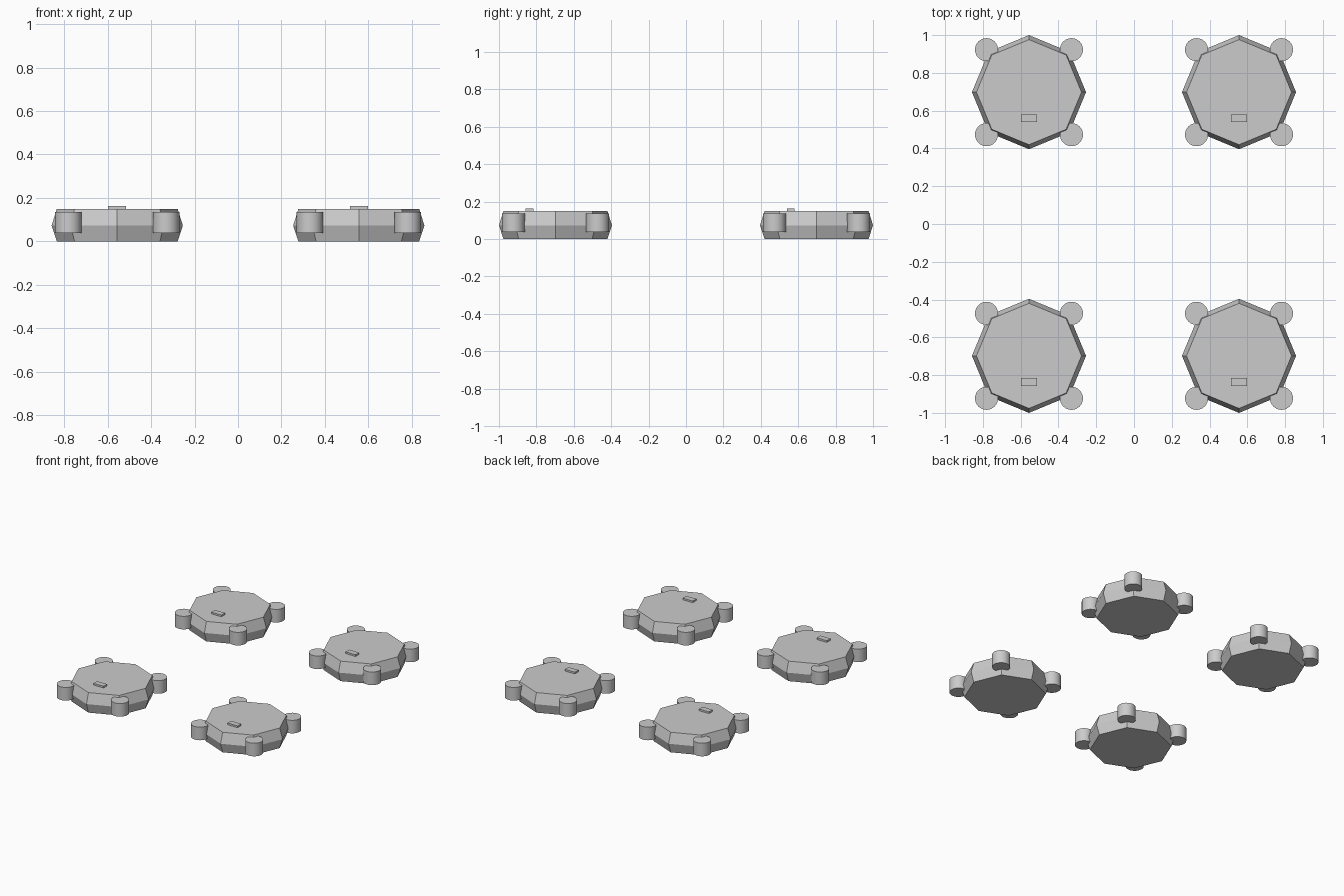
import bpy, bmesh, math
from mathutils import Matrix

if "Cube" in bpy.data.objects:
    bpy.data.objects.remove(bpy.data.objects["Cube"])

grey = bpy.data.materials.new("plain grey")
grey.diffuse_color = (0.6, 0.6, 0.6, 1)
grey.use_nodes = True
grey.node_tree.nodes["Principled BSDF"].inputs["Base Color"].default_value = grey.diffuse_color

R_MID, R_END = 0.302, 0.278   # platform waist and end radii
HEIGHT, MID = 0.15, 0.073


def finish(bm, name, loc):
    bmesh.ops.recalc_face_normals(bm, faces=bm.faces)
    me = bpy.data.meshes.new(name)
    bm.to_mesh(me)
    bm.free()
    me.materials.append(grey)
    ob = bpy.data.objects.new(name, me)
    ob.location = loc
    bpy.context.collection.objects.link(ob)
    return ob


def platform(name, loc):
    # octagonal slab, widest at half height
    bm = bmesh.new()
    rings = []
    for r, z in ((R_END, 0), (R_MID, MID), (R_END, HEIGHT)):
        rings.append([bm.verts.new((r * math.cos(i * math.pi / 4),
                                    r * math.sin(i * math.pi / 4), z)) for i in range(8)])
    for a, b in zip(rings, rings[1:]):
        for i in range(8):
            j = (i + 1) % 8
            bm.faces.new((a[i], a[j], b[j], b[i]))
    bm.faces.new(rings[0][::-1])
    bm.faces.new(rings[2])
    finish(bm, name, loc)


def post(name, loc):
    # round corner post
    bm = bmesh.new()
    bmesh.ops.create_cone(bm, cap_ends=True, segments=32,
                          radius1=0.061, radius2=0.061, depth=0.098)
    for f in bm.faces:
        f.smooth = len(f.verts) == 4
    for e in bm.edges:
        e.smooth = all(len(f.verts) == 4 for f in e.link_faces)
    finish(bm, name, loc)


def plate(name, loc):
    # small raised plate on top
    bm = bmesh.new()
    bmesh.ops.create_cube(bm, size=1, matrix=Matrix.Diagonal((0.083, 0.042, 0.024, 1)))
    finish(bm, name, loc)


for sx, side in ((-1, "left"), (1, "right")):
    for sy, end in ((-1, "front"), (1, "back")):
        x, y = sx * 0.556, sy * 0.698
        tag = f"{end}_{side}"
        platform(f"{tag}_platform", (x, y, 0))
        plate(f"{tag}_plate", (x, y - 0.138, 0.151))
        for k in range(4):
            a = math.pi / 4 + k * math.pi / 2
            post(f"{tag}_post_{k + 1}",
                 (x + 0.318 * math.cos(a), y + 0.318 * math.sin(a), 0.087))
